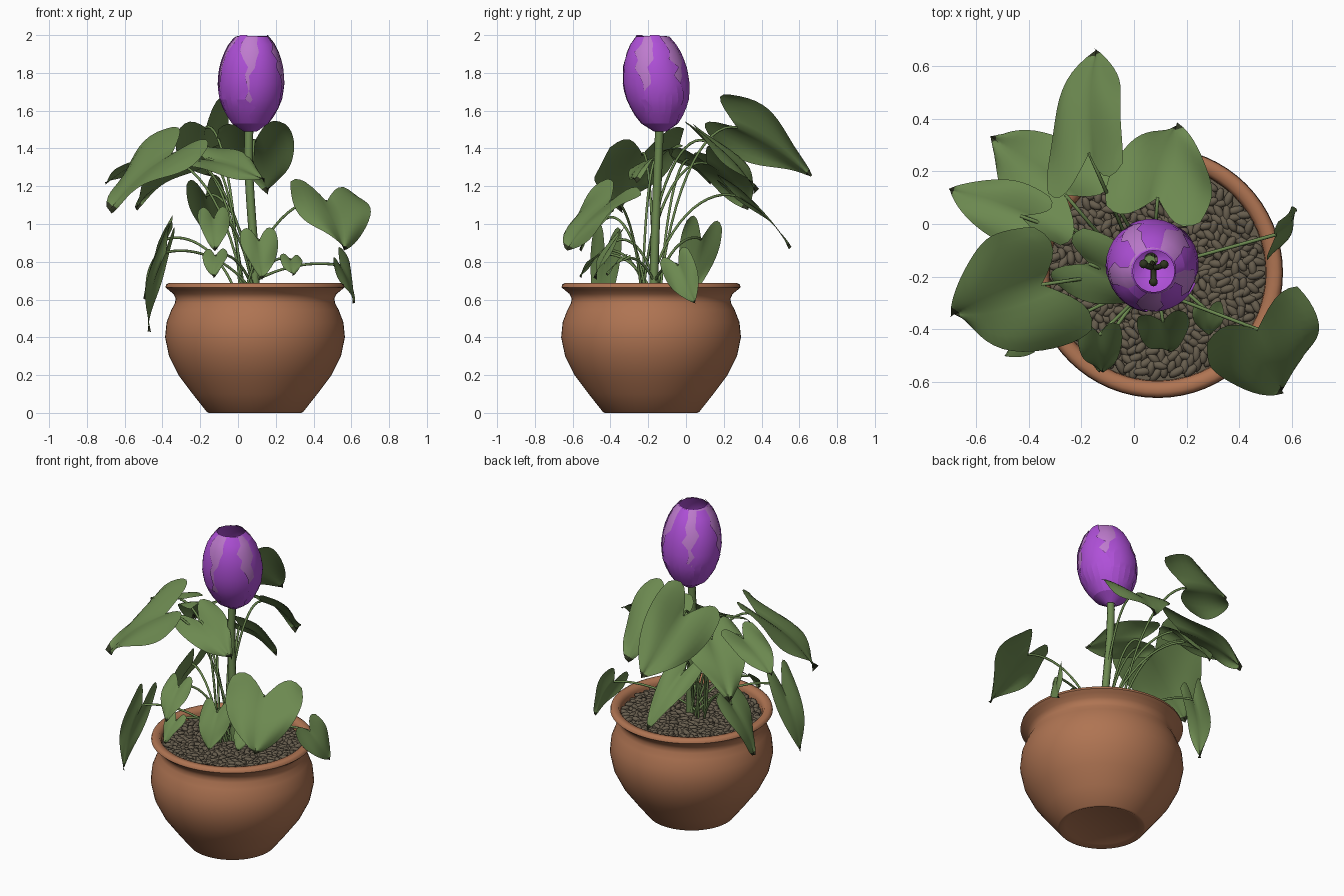
import bpy, bmesh, math, random
from mathutils import Vector, Matrix

random.seed(4)
if "Cube" in bpy.data.objects:
    bpy.data.objects.remove(bpy.data.objects["Cube"], do_unlink=True)

PX, PY = 0.09, -0.185  # centre of the pot


def material(name, colour):
    m = bpy.data.materials.new(name)
    m.use_nodes = True
    m.diffuse_color = (*colour, 1)
    m.node_tree.nodes["Principled BSDF"].inputs["Base Color"].default_value = (*colour, 1)
    return m


terracotta = material("terracotta", (0.43, 0.175, 0.085))
leaf_green = material("leaf green", (0.15, 0.25, 0.08))
purple = material("petal purple", (0.43, 0.08, 0.69))
pale = material("pale petal", (0.52, 0.2, 0.62))
gravel = material("brown gravel", (0.135, 0.11, 0.075))
dark = material("dark green", (0.03, 0.038, 0.016))


def finish(name, bm, mat, smooth=40):
    mesh = bpy.data.meshes.new(name)
    bm.to_mesh(mesh)
    bm.free()
    obj = bpy.data.objects.new(name, mesh)
    bpy.context.collection.objects.link(obj)
    mesh.materials.append(mat)
    if smooth:
        bpy.ops.object.select_all(action="DESELECT")
        bpy.context.view_layer.objects.active = obj
        obj.select_set(True)
        bpy.ops.object.shade_smooth_by_angle(angle=math.radians(smooth))
    return obj


def grid(bm, rows, cols, point, closed=False):
    """Quad sheet through point(row, col)."""
    v = [[bm.verts.new(point(i, j)) for j in range(cols)] for i in range(rows)]
    for i in range(rows - 1):
        for j in range(cols if closed else cols - 1):
            k = (j + 1) % cols
            bm.faces.new((v[i][j], v[i][k], v[i + 1][k], v[i + 1][j]))
    return v


def interpolate(table, t):
    for (a, p), (b, q) in zip(table, table[1:]):
        if t <= b:
            f = (t - a) / (b - a)
            return p + (q - p) * f
    return table[-1][1]


# Pot: turned profile of (radius, height), from the hollow foot to the inside
POT = [(0.215, 0.015), (0.245, 0), (0.255, 0.005), (0.33, 0.1), (0.405, 0.2), (0.455, 0.3),
       (0.476, 0.4), (0.468, 0.48), (0.443, 0.545), (0.424, 0.58), (0.42, 0.605),
       (0.432, 0.63), (0.457, 0.65), (0.474, 0.665), (0.47, 0.68), (0.455, 0.688),
       (0.425, 0.685), (0.412, 0.66), (0.408, 0.6)]
SEG = 64


def pot_point(i, j):
    a = math.tau * j / SEG
    return (PX + POT[i][0] * math.cos(a), PY + POT[i][0] * math.sin(a), POT[i][1])


bm = bmesh.new()
rings = grid(bm, len(POT), SEG, pot_point, closed=True)
bm.faces.new(rings[0][::-1])
finish("pot", bm, terracotta, 60)

# Soil disc covered in loose gravel
bm = bmesh.new()
bmesh.ops.create_circle(bm, cap_ends=True, segments=48, radius=0.41,
                        matrix=Matrix.Translation((PX, PY, 0.63)))
finish("soil", bm, gravel, 0)

bm = bmesh.new()
for n in range(520):
    r, a = 0.395 * math.sqrt((n + 0.5) / 520), n * 2.39996
    place = Matrix.Translation((PX + r * math.cos(a), PY + r * math.sin(a),
                                0.635 + random.uniform(0, 0.015)))
    spin = Matrix.Rotation(random.uniform(0, math.pi), 4, "Z")
    tip = Matrix.Rotation(random.uniform(-0.3, 0.3), 4, "Y")
    size = Matrix.Diagonal((random.uniform(0.026, 0.037), 0.016, 0.015, 1))
    bmesh.ops.create_icosphere(bm, subdivisions=2, radius=1, matrix=place @ spin @ tip @ size)
finish("gravel", bm, gravel, 60)


def stalk(name, start, h1, h2, end, radius, mat=leaf_green):
    c = bpy.data.curves.new(name, "CURVE")
    c.dimensions = "3D"
    c.bevel_depth, c.bevel_resolution, c.resolution_u = radius, 2, 14
    c.use_fill_caps = True
    s = c.splines.new("BEZIER")
    s.bezier_points.add(1)
    for p, co, left, right in ((s.bezier_points[0], start, start, h1),
                               (s.bezier_points[1], end, h2, end)):
        p.handle_left_type = p.handle_right_type = "FREE"
        p.co, p.handle_left, p.handle_right = co, left, right
    c.materials.append(mat)
    bpy.context.collection.objects.link(bpy.data.objects.new(name, c))


# Heart-shaped leaf with a withered tip and its own arching stalk
def leaf(name, base, tip, side, width):
    base, tip, side = Vector(base), Vector(tip), Vector(side)
    along = tip - base
    length = along.length
    d = along.normalized()
    side = (side - d * side.dot(d)).normalized()
    n = side.cross(d)
    outward = Vector((base.x - PX, base.y - PY, 0)).normalized()
    if n.z + 0.5 * n.dot(outward) < 0:
        n.negate()
    phase = random.uniform(0, math.tau)
    rows, cols = 17, 13

    def point(i, j):
        t, s = i / (rows - 1), 2 * j / (cols - 1) - 1
        half = 0.5 * width * max(0, math.sin(math.pi * (0.27 + 0.73 * t) ** 0.8)) ** 0.88
        back = 0.34 * (1 - t) ** 2 * math.sin(abs(s) * 2.3)
        lift = 0.08 * length * math.sin(math.pi * t) + 0.07 * width * abs(s) * (1 - s * s)
        wave = 0.06 * width * s * s * math.sin(7 * t + 2 * s + phase)
        return base + along * (t - back) + side * half * s + n * (lift + wave)

    bm = bmesh.new()
    grid(bm, rows, cols, point)
    bm.faces.ensure_lookup_table()
    for f in bm.faces[-(cols - 1):]:
        f.material_index = 1
    finish(name, bm, leaf_green, 60).data.materials.append(dark)

    a = random.uniform(0, math.tau)
    start = Vector((PX - 0.05 + 0.05 * math.cos(a), PY + 0.05 * math.sin(a), 0.62))
    rise = base.z - start.z
    flat = Vector((base.x - start.x, base.y - start.y, 0))
    stalk(name + "_stalk", start, start + flat * 0.2 + Vector((0, 0, rise * 0.75)),
          base - flat * 0.35 + Vector((0, 0, 0.04)), base, 0.007)


# Each leaf: base, tip, direction across the blade, width
UPPER = [
    ((-0.17, 0.27, 1.51), (-0.14, 0.66, 1.25), (0.24, 0.1, 0.2), 0.41),
    ((0.09, 0.1, 1.44), (0.16, 0.37, 1.17), (1, -0.2, 0), 0.4),
    ((-0.26, 0.11, 1.32), (-0.54, 0.33, 1.08), (0.6, 0.6, 0.1), 0.36),
    ((-0.43, 0.03, 1.34), (-0.7, 0.13, 1.21), (0.3, 0.8, -0.1), 0.24),
    ((-0.35, -0.23, 1.37), (-0.68, -0.34, 1.07), (-0.12, 0.45, 0.17), 0.51),
    ((-0.17, -0.15, 1.34), (0.14, -0.27, 1.23), (0.2, 0.8, 0.5), 0.28),
    ((-0.17, 0.26, 1.15), (-0.11, 0.55, 0.87), (1, 0.2, 0), 0.2),
    ((0.47, -0.4, 1.12), (0.56, -0.63, 0.86), (0.4, 0.2, -0.05), 0.45),
]
LOWER = [
    ((-0.38, -0.43, 0.85), (-0.47, -0.49, 0.43), (0.4, 0.9, 0), 0.17),
    ((-0.38, 0.08, 0.92), (-0.49, 0.01, 0.6), (0.1, 0.9, 0.25), 0.21),
    ((0.54, -0.04, 0.78), (0.61, 0.05, 0.58), (0.2, 0.6, 0.1), 0.19),
    ((-0.13, -0.42, 1.03), (-0.12, -0.56, 0.86), (1, 0.1, 0), 0.17),
    ((0.28, -0.33, 0.81), (0.29, -0.42, 0.73), (1, 0.2, 0), 0.12),
    ((-0.12, -0.46, 0.83), (-0.13, -0.56, 0.72), (1, -0.2, 0), 0.13),
    ((0.11, -0.37, 0.91), (0.13, -0.48, 0.71), (1, 0.2, 0), 0.2),
]
for label, table in (("upper", UPPER), ("lower", LOWER)):
    for number, row in enumerate(table, 1):
        leaf(f"{label}_leaf_{number}", *row)

# Flower stem
stalk("flower_stem", (0.09, -0.17, 0.6), (0.1, -0.17, 0.9), (0.04, -0.15, 1.2),
      (0.06, -0.14, 1.53), 0.023)

# Closed flower: pale cup with a purple lining, wrapped by purple petals
BUD = [(0, 0.03), (0.06, 0.085), (0.2, 0.135), (0.35, 0.165), (0.5, 0.173),
       (0.65, 0.167), (0.8, 0.147), (0.92, 0.115), (1, 0.08)]


def bud_point(t, a, extra=0.0):
    r = interpolate(BUD, t) + extra
    return (0.065 + 0.01 * t + r * math.cos(a), -0.135 - 0.045 * t + r * math.sin(a),
            1.49 + 0.51 * t)


for name, mat, top, gap in (("pale_cup", pale, 0.985, 0), ("cup_lining", purple, 0.99, -0.005)):
    bm = bmesh.new()
    grid(bm, 13, 20, lambda i, j: bud_point(i / 12 * top, math.tau * j / 20, gap), closed=True)
    finish(name, bm, mat, 25)

for k in range(5):
    middle = math.tau * (k + 0.2) / 5
    jag = [random.uniform(-0.17, 0.17) for _ in range(26)]
    top = 1 - 0.012 * (k % 3)

    def petal_point(i, j):
        t, s = i / 12 * top, j / 3 - 1
        spread = interpolate([(0, 0.75), (0.3, 0.7), (0.5, 0.55), (0.75, 0.38), (1, 0.36)], t)
        edge = jag[i + (13 if s > 0 else 0)] * abs(s) ** 3
        return bud_point(t, middle + spread * s + edge, 0.004 + 0.002 * s)

    bm = bmesh.new()
    grid(bm, 13, 7, petal_point)
    finish(f"outer_petal_{k + 1}", bm, purple, 12)

# Stamens with round heads inside the flower
foot, head = Vector((0.07, -0.15, 1.55)), Vector((0.075, -0.175, 1.87))
for k in range(3):
    a = math.tau * k / 3 + 0.5
    end = head + Vector((math.cos(a), math.sin(a), 0)) * 0.045
    stalk(f"stamen_{k + 1}", foot, foot.lerp(head, 0.5), head, end, 0.011, dark)
    bm = bmesh.new()
    bmesh.ops.create_icosphere(bm, subdivisions=2, radius=0.017, matrix=Matrix.Translation(end))
    finish(f"stamen_head_{k + 1}", bm, dark)
